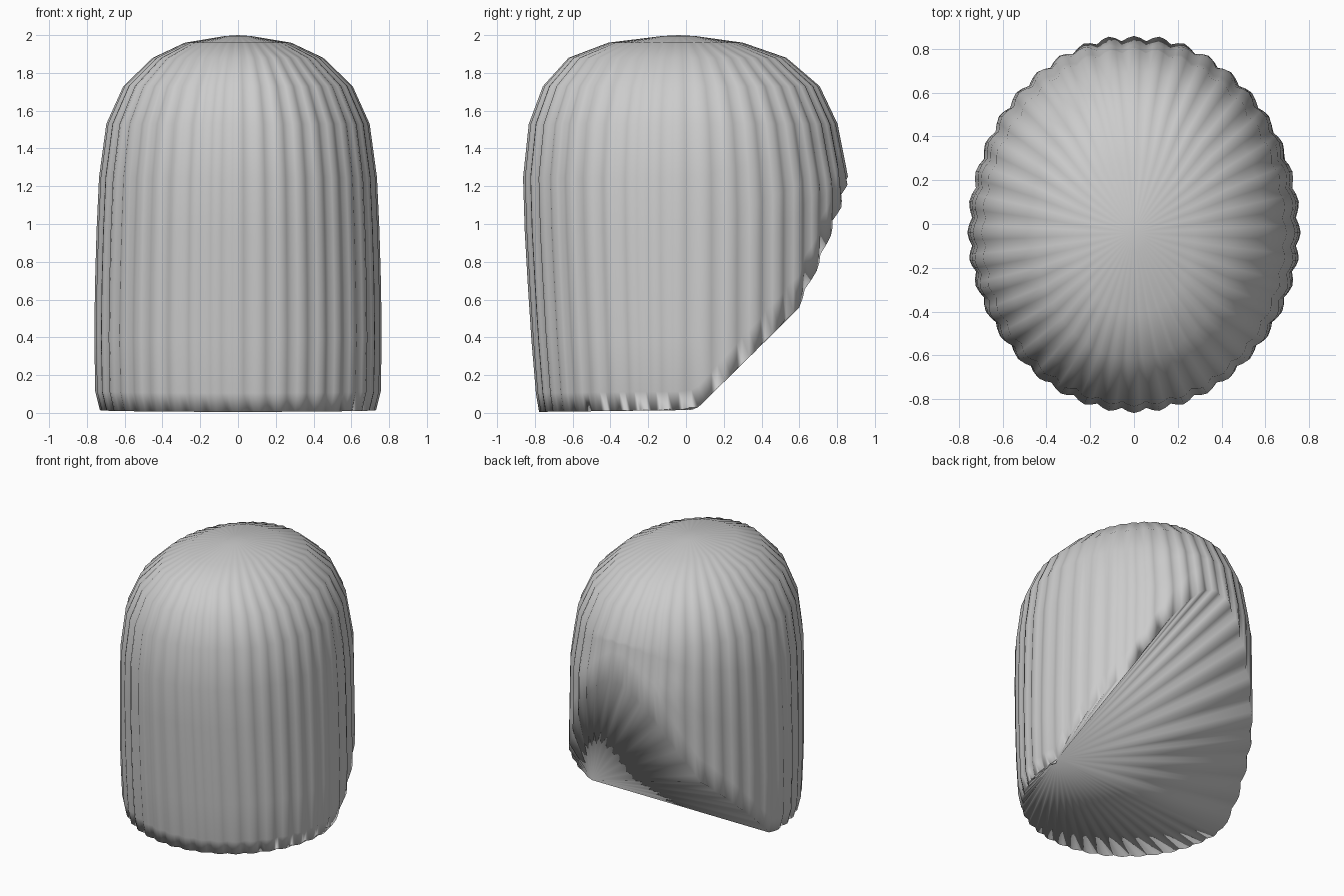
import bpy, bmesh, math

cube = bpy.data.objects.get("Cube")
if cube:
    bpy.data.objects.remove(cube)

RIBS, PER_RIB = 40, 4
COLS = RIBS * PER_RIB
CENTRE_Y = -0.04

# Height, half width, front depth, back depth
PROFILE = [(0.0, .725, .735, .90), (.12, .755, .755, .90), (.5, .76, .785, .90),
           (1.2, .74, .825, .905), (1.53, .695, .79, .84), (1.73, .605, .715, .745),
           (1.88, .45, .58, .57), (1.96, .28, .37, .34), (1.995, .07, .09, .09)]
# Depth and height of the lower rim, rising towards the back
RIM = [(-1, .005), (.05, .015), (.4, .36), (.6, .56), (.72, .82), (.82, 1.1), (.86, 1.25)]


def lerp_table(table, t, col):
    if t <= table[0][0]:
        return table[0][col]
    for p, q in zip(table, table[1:]):
        if t <= q[0]:
            return p[col] + (q[col] - p[col]) * (t - p[0]) / (q[0] - p[0])
    return table[-1][col]


def shell_point(i, z):
    """Point on the ribbed wall for one column at height z."""
    a = 2 * math.pi * i / COLS
    c, s = math.cos(a), math.sin(a)
    depth = lerp_table(PROFILE, z, 3 if s > 0 else 2)
    groove = 0.5 - 0.5 * math.cos(a * RIBS)
    r = 1.003 - 0.026 * groove ** 1.5
    return (lerp_table(PROFILE, z, 1) * c * r, CENTRE_Y + depth * s * r, z)


def column_heights(i):
    s = math.sin(2 * math.pi * i / COLS)
    rim = lerp_table(RIM, CENTRE_Y + 0.9 * s, 1)
    hem = rim + 0.1 + 0.1 * max(s, 0)
    lower = [1.53 + (hem - 1.53) * k / 5 for k in range(1, 6)]
    return [1.995, 1.96, 1.88, 1.73, 1.53] + lower + [rim]


bm = bmesh.new()
pole = bm.verts.new((0, CENTRE_Y, 2))
columns = [[bm.verts.new(shell_point(i, z)) for z in column_heights(i)] for i in range(COLS)]

# Domed crown and ribbed wall
for i in range(COLS):
    a, b = columns[i], columns[(i + 1) % COLS]
    bm.faces.new((pole, a[0], b[0]))
    for k in range(len(a) - 1):
        bm.faces.new((a[k], a[k + 1], b[k + 1], b[k]))

# Underside fanned from one side of the rim
rim = [col[-1] for col in columns]
start = 3
rim = rim[start:] + rim[:start]
for p, q in zip(rim[1:], rim[2:]):
    bm.faces.new((rim[0], q, p))

bmesh.ops.recalc_face_normals(bm, faces=bm.faces)
for f in bm.faces:
    f.smooth = True
mesh = bpy.data.meshes.new("ribbed_cap")
bm.to_mesh(mesh)
bm.free()

# Plain grey
grey = bpy.data.materials.new("plain_grey")
grey.use_nodes = True
colour = (0.6, 0.6, 0.6, 1)
grey.diffuse_color = colour
grey.node_tree.nodes["Principled BSDF"].inputs["Base Color"].default_value = colour
mesh.materials.append(grey)
bpy.context.collection.objects.link(bpy.data.objects.new("ribbed_cap", mesh))
